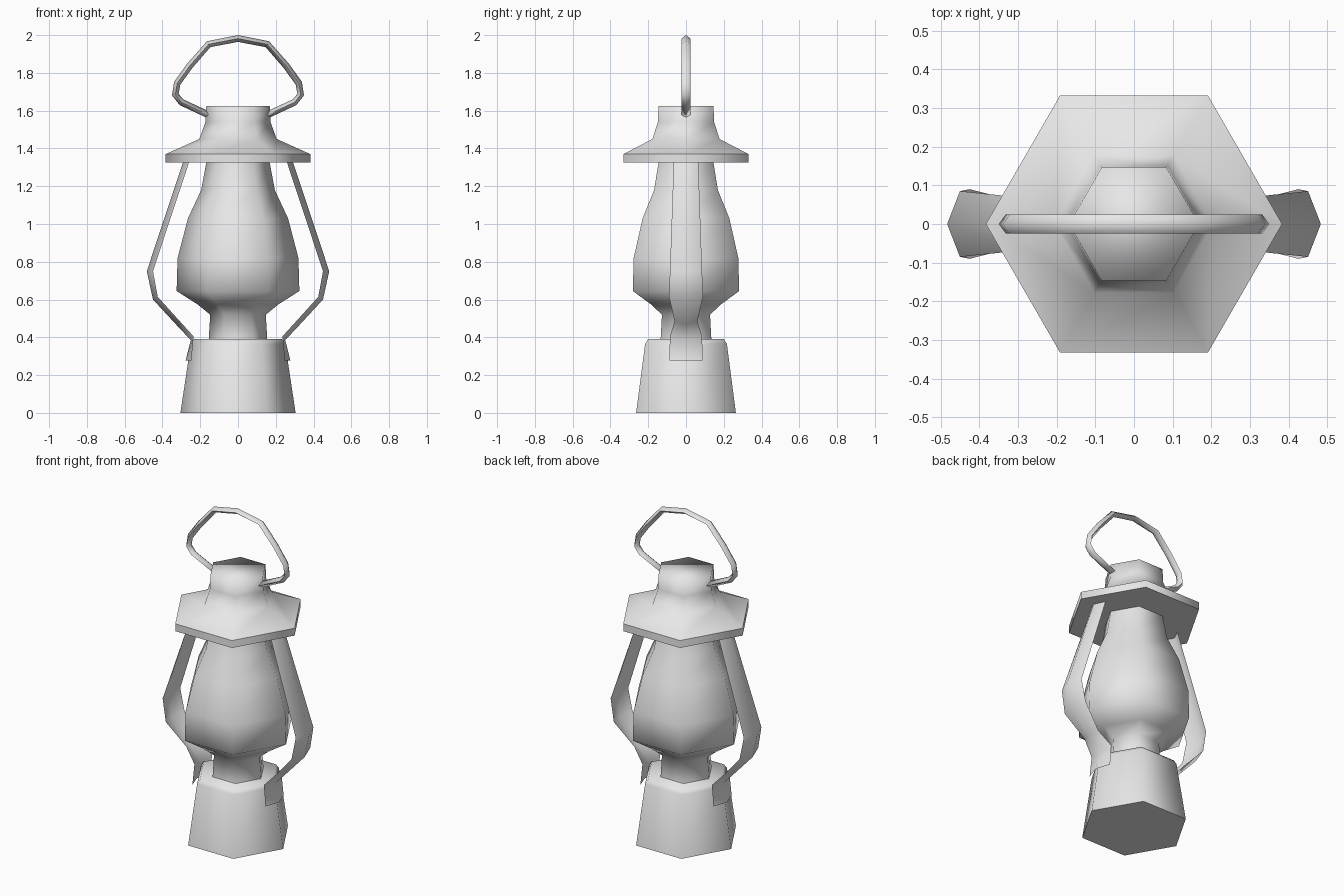
import bpy, bmesh, math
from mathutils import Vector

cube = bpy.data.objects.get("Cube")
if cube:
    bpy.data.objects.remove(cube, do_unlink=True)

SIDES = 6
grey = bpy.data.materials.new("plain grey")
grey.use_nodes = True
GREY = (0.8, 0.8, 0.8, 1)
grey.diffuse_color = GREY
grey.node_tree.nodes["Principled BSDF"].inputs["Base Color"].default_value = GREY


def loft(name, rings, closed=True, caps=True, recalc=True, angle=65):
    """Skin a list of point rings and shade it smooth below the angle."""
    bm = bmesh.new()
    loops = [[bm.verts.new(p) for p in ring] for ring in rings]
    n = len(loops[0])
    for a, b in zip(loops, loops[1:]):
        for i in range(n if closed else n - 1):
            j = (i + 1) % n
            bm.faces.new((a[i], a[j], b[j], b[i]))
    if caps:
        bm.faces.new(loops[0][::-1])
        bm.faces.new(loops[-1])
    if recalc:
        bmesh.ops.recalc_face_normals(bm, faces=bm.faces)
    mesh = bpy.data.meshes.new(name)
    bm.to_mesh(mesh)
    bm.free()
    mesh.materials.append(grey)
    obj = bpy.data.objects.new(name, mesh)
    bpy.context.collection.objects.link(obj)
    bpy.ops.object.select_all(action="DESELECT")
    obj.select_set(True)
    bpy.context.view_layer.objects.active = obj
    bpy.ops.object.shade_smooth_by_angle(angle=math.radians(angle))
    return obj


def turned(name, profile, **options):
    """Six-sided turned part from (radius, height) pairs, corners on the x axis."""
    rings = []
    for r, z in profile:
        angles = [math.tau * i / SIDES for i in range(SIDES)]
        rings.append([(r * math.cos(a), r * math.sin(a), z) for a in angles])
    return loft(name, rings, **options)


# Fuel base, glass globe and chimney cap
turned("fuel_base", [(0.305, 0), (0.25, 0.365), (0.232, 0.39)])
turned("globe", [(0.155, 0.39), (0.147, 0.52), (0.215, 0.575), (0.325, 0.645),
                 (0.32, 0.82), (0.265, 1.03), (0.195, 1.18), (0.167, 1.33)])
turned("cap_brim", [(0.383, 1.325), (0.383, 1.37)])
turned("chimney_cap", [(0.383, 1.37), (0.205, 1.45), (0.172, 1.54), (0.168, 1.625)],
       angle=110)

# Side arms: ridged strips of (ridge x, ridge z, edge x, edge z, half width)
ARM = [(0.29, 1.33, 0.258, 1.33, 0.065), (0.483, 0.75, 0.45, 0.75, 0.085),
       (0.45, 0.60, 0.425, 0.615, 0.09), (0.33, 0.47, 0.308, 0.485, 0.06),
       (0.25, 0.385, 0.235, 0.405, 0.085), (0.277, 0.278, 0.247, 0.278, 0.088)]
for side, label in ((1, "left_arm"), (-1, "right_arm")):
    rings = [[(side * ex, -side * w, ez), (side * rx, 0, rz), (side * ex, side * w, ez)]
             for rx, rz, ex, ez, w in ARM]
    loft(label, rings[::-1], closed=False, caps=False, recalc=False)

# Carrying handle: diamond section swept along a mirrored arch
half = [(0.15, 1.575), (0.30, 1.645), (0.332, 1.685), (0.322, 1.745),
        (0.255, 1.838), (0.155, 1.952)]
path = [Vector((-x, 0, z)) for x, z in half] + [Vector((0, 0, 1.982))]
path += [Vector((x, 0, z)) for x, z in reversed(half)]
rings = []
for i, p in enumerate(path):
    tangent = (path[min(i + 1, len(path) - 1)] - path[max(i - 1, 0)]).normalized()
    out = Vector((-tangent.z, 0, tangent.x)) * 0.018
    across = Vector((0, 0.024, 0))
    rings.append([p + out, p + across, p - out, p - across])
loft("carrying_handle", rings, angle=100)
